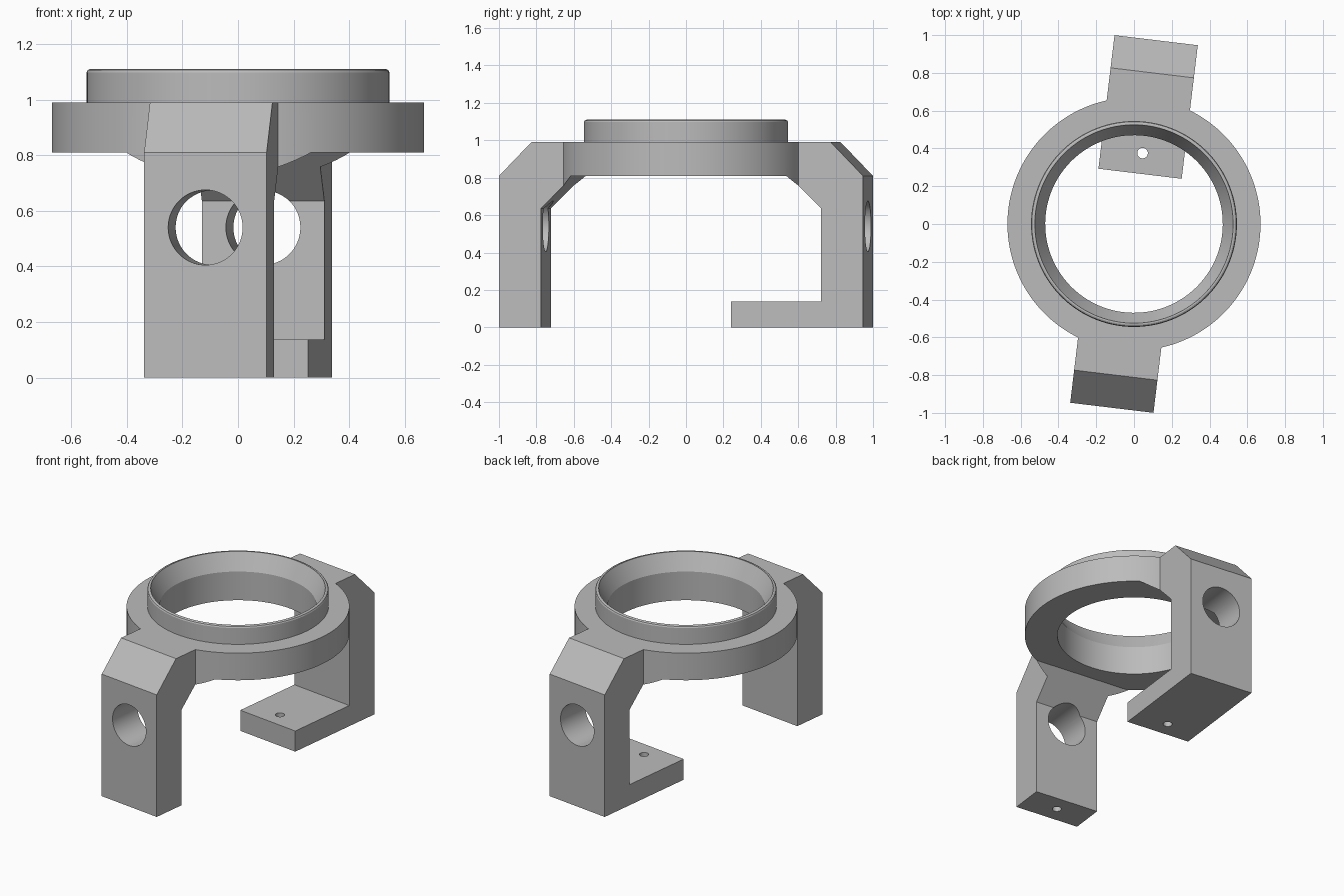
import bpy
import bmesh
import math
from mathutils import Matrix

cube = bpy.data.objects.get("Cube")
if cube:
    bpy.data.objects.remove(cube, do_unlink=True)

TWIST = Matrix.Rotation(-0.12, 4, 'Z')   # the arms sit slightly off the y axis
ARM_HALF = 0.222
RING_R, COLLAR_R, BORE_R = 0.67, 0.545, 0.47
RING_TOP, RING_BOTTOM, COLLAR_TOP = 0.99, 0.81, 1.11

grey = bpy.data.materials.new("plain_grey")
grey.use_nodes = True
colour = (0.5, 0.5, 0.5, 1)
grey.diffuse_color = colour
grey.node_tree.nodes["Principled BSDF"].inputs["Base Color"].default_value = colour


def finish(name, bm):
    bmesh.ops.recalc_face_normals(bm, faces=bm.faces)
    bm.transform(TWIST)
    mesh = bpy.data.meshes.new(name)
    bm.to_mesh(mesh)
    bm.free()
    mesh.materials.append(grey)
    obj = bpy.data.objects.new(name, mesh)
    bpy.context.collection.objects.link(obj)
    return obj


def lathe(name, profile, steps=128):
    """Solid of revolution from (radius, z) points that start and end on the axis."""
    bm = bmesh.new()
    verts = [bm.verts.new((r, 0, z)) for r, z in profile]
    edges = [bm.edges.new(pair) for pair in zip(verts, verts[1:])]
    bmesh.ops.spin(bm, geom=verts + edges, cent=(0, 0, 0), axis=(0, 0, 1),
                   angle=math.tau, steps=steps, use_duplicate=False)
    bmesh.ops.remove_doubles(bm, verts=bm.verts, dist=1e-5)
    return finish(name, bm)


def prism(name, profile, half):
    """Side profile of (y, z) points extruded across x."""
    bm = bmesh.new()
    face = bm.faces.new([bm.verts.new((-half, y, z)) for y, z in profile])
    side = bmesh.ops.extrude_face_region(bm, geom=[face])
    moved = [v for v in side["geom"] if isinstance(v, bmesh.types.BMVert)]
    bmesh.ops.translate(bm, verts=moved, vec=(2 * half, 0, 0))
    return finish(name, bm)


def rod(name, radius, length, matrix, segments):
    bm = bmesh.new()
    bmesh.ops.create_cone(bm, cap_ends=True, segments=segments, radius1=radius,
                          radius2=radius, depth=length, matrix=matrix)
    return finish(name, bm)


def combine(target, tool, operation):
    mod = target.modifiers.new(tool.name, 'BOOLEAN')
    mod.operation = operation
    mod.solver = 'EXACT'
    mod.object = tool
    bpy.context.view_layer.objects.active = target
    bpy.ops.object.modifier_apply(modifier=mod.name)
    bpy.data.objects.remove(tool, do_unlink=True)


# Ring with its raised collar, left deep so the gussets can be cut from it
bracket = lathe("ring_bracket", [
    (0, 0.65), (RING_R, 0.65), (RING_R, RING_TOP), (COLLAR_R, RING_TOP),
    (COLLAR_R, COLLAR_TOP - 0.012), (COLLAR_R - 0.004, COLLAR_TOP - 0.004),
    (COLLAR_R - 0.012, COLLAR_TOP), (0, COLLAR_TOP)])

# Both arms as one chamfered block
arms = prism("arms", [
    (-0.98, 0), (-0.98, 0.81), (-0.806, RING_TOP),
    (0.806, RING_TOP), (0.98, 0.81), (0.98, 0)], ARM_HALF)
combine(bracket, arms, 'UNION')

# Open space under the ring, leaving sloped gussets and the back foot
space = prism("space_cutter", [
    (-0.755, -0.1), (-0.755, 0.635), (-0.58, RING_BOTTOM), (0.58, RING_BOTTOM),
    (0.755, 0.635), (0.755, 0.137), (0.268, 0.137), (0.268, -0.1)], 0.9)
combine(bracket, space, 'DIFFERENCE')

# Bore with a flared mouth
bore = lathe("bore_cutter", [
    (0, 0.7), (BORE_R, 0.7), (BORE_R, 1.0), (0.525, COLLAR_TOP - 0.005),
    (0.525, 1.2), (0, 1.2)])
combine(bracket, bore, 'DIFFERENCE')

# Large hole through both arms
cross = Matrix.Translation((0, 0, 0.54)) @ Matrix.Rotation(math.pi / 2, 4, 'X')
combine(bracket, rod("arm_hole_cutter", 0.135, 2.4, cross, 64), 'DIFFERENCE')

# Small screw holes in the foot and under the front leg
for y in (0.378, -0.867):
    place = Matrix.Translation((0, y, 0))
    combine(bracket, rod("screw_hole_cutter", 0.028, 0.4, place, 24), 'DIFFERENCE')

bpy.ops.object.select_all(action='DESELECT')
bracket.select_set(True)
bpy.context.view_layer.objects.active = bracket
bpy.ops.object.shade_smooth_by_angle(angle=math.radians(25))
